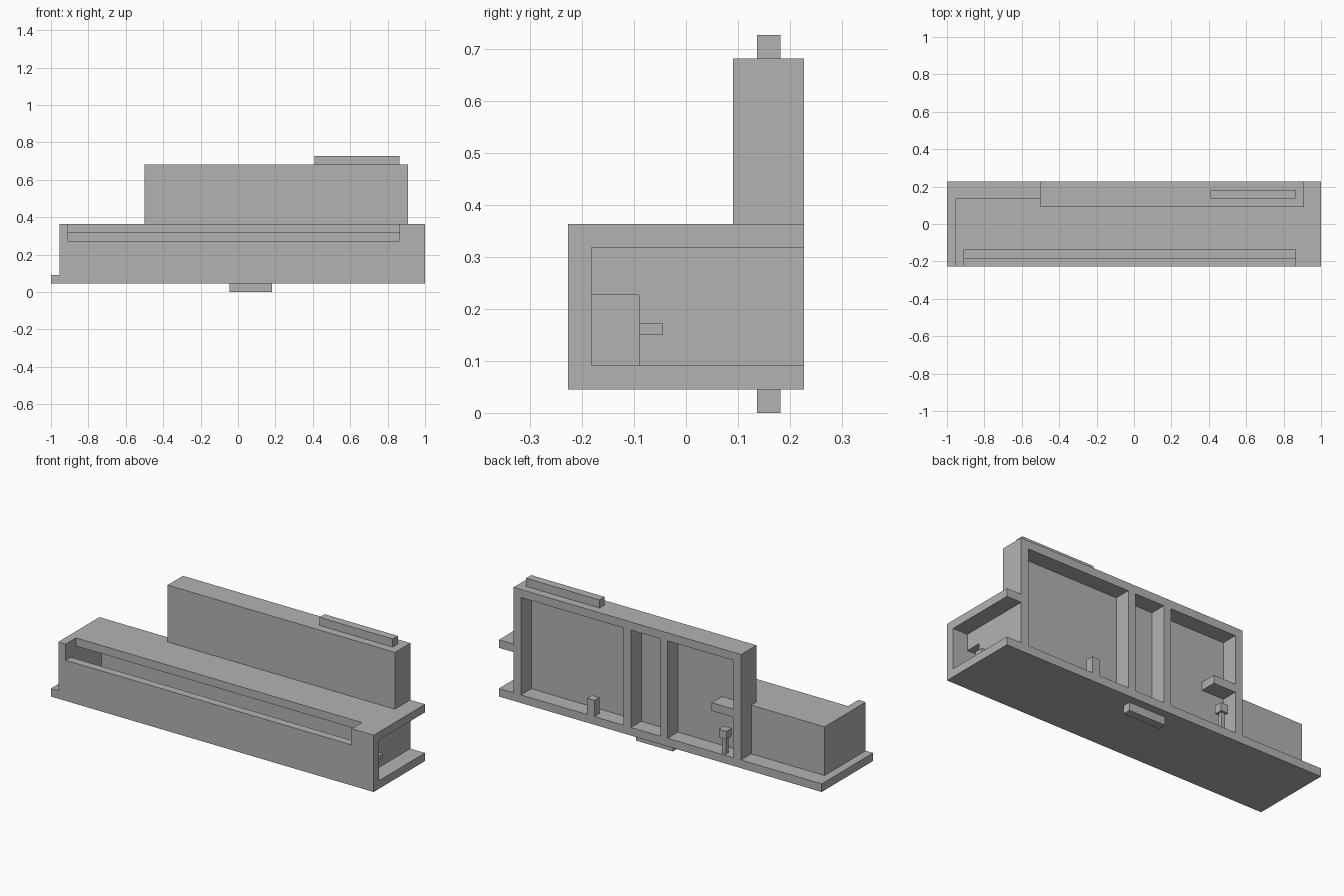
import bpy
import bmesh

cube = bpy.data.objects.get("Cube")
if cube:
    bpy.data.objects.remove(cube, do_unlink=True)

UNIT = 1 / 22  # the model sits on a 44 x 10 x 16 module grid

grey = bpy.data.materials.new("plain grey")
grey.use_nodes = True
colour = (0.45, 0.45, 0.45, 1)
grey.diffuse_color = colour
grey.node_tree.nodes["Principled BSDF"].inputs["Base Color"].default_value = colour


def box(name, xs, ys, zs):
    """Axis-aligned block given by its extents in grid modules."""
    spans = [(xs[0] - 22, xs[1] - 22), (ys[0] - 5, ys[1] - 5), zs]
    bm = bmesh.new()
    bmesh.ops.create_cube(bm, size=1)
    for v in bm.verts:
        v.co = [UNIT * (span[1] if c > 0 else span[0]) for c, span in zip(v.co, spans)]
    mesh = bpy.data.meshes.new(name)
    bm.to_mesh(mesh)
    bm.free()
    mesh.materials.append(grey)
    obj = bpy.data.objects.new(name, mesh)
    bpy.context.collection.objects.link(obj)
    return obj


def cut(obj, xs, ys, zs):
    """Remove a block-shaped opening from a part."""
    cutter = box("cutter", xs, ys, zs)
    cutter.hide_render = True
    mod = obj.modifiers.new("opening", 'BOOLEAN')
    mod.operation = 'DIFFERENCE'
    mod.solver = 'EXACT'
    mod.object = cutter
    bpy.context.view_layer.update()
    graph = bpy.context.evaluated_depsgraph_get()
    result = bpy.data.meshes.new_from_object(obj.evaluated_get(graph))
    obj.modifiers.clear()
    obj.data = result
    bpy.data.objects.remove(cutter, do_unlink=True)


# Base slab and the low gallery around a hollow corridor
box("floor", (0, 44), (0, 10), (1, 2))
front_wall = box("front_wall", (1, 44), (0, 1), (2, 8))
roof = box("roof", (1, 44), (1, 7), (7, 8))
box("roof_end", (42, 44), (7, 10), (7, 8))
box("right_end_wall", (1, 2), (1, 7), (2, 7))
box("gallery_back_wall", (1, 11), (7, 8), (2, 8))

# Long slot along the front top edge
cut(front_wall, (2, 41), (-1, 2), (6, 9))
cut(roof, (2, 41), (0, 2), (6, 9))

# Left end wall with a low doorway and handle
end_wall = box("left_end_wall", (41, 42), (1, 7), (2, 7))
cut(end_wall, (40, 43), (0, 3), (1, 5))
box("door_handle", (42, 42.5), (3, 4), (3.3, 3.8))

# Tall back block with three recessed bays
tower = box("back_block", (11, 42), (7, 10), (2, 15))
for bay in ((12, 21), (22, 26), (27, 41)):
    cut(tower, bay, (8, 11), (2, 14))
for x0, x1 in ((12, 21), (22, 26), (27, 41)):
    box("bay_floor", (x0, x1), (8, 10), (1.9, 2.001))

# Small fittings inside the bays
box("bay_post", (31, 32), (9, 10), (2, 4))
box("bay_shelf", (12, 15), (8, 10), (7, 8))
box("stand_stem", (13.25, 13.75), (9.25, 9.75), (2, 4))
box("stand_head", (13, 14), (9, 10), (4, 5))

# Ridge on top and foot underneath
box("top_ridge", (31, 41), (8, 9), (15, 16))
box("foot", (21, 26), (8, 9), (0, 1))
